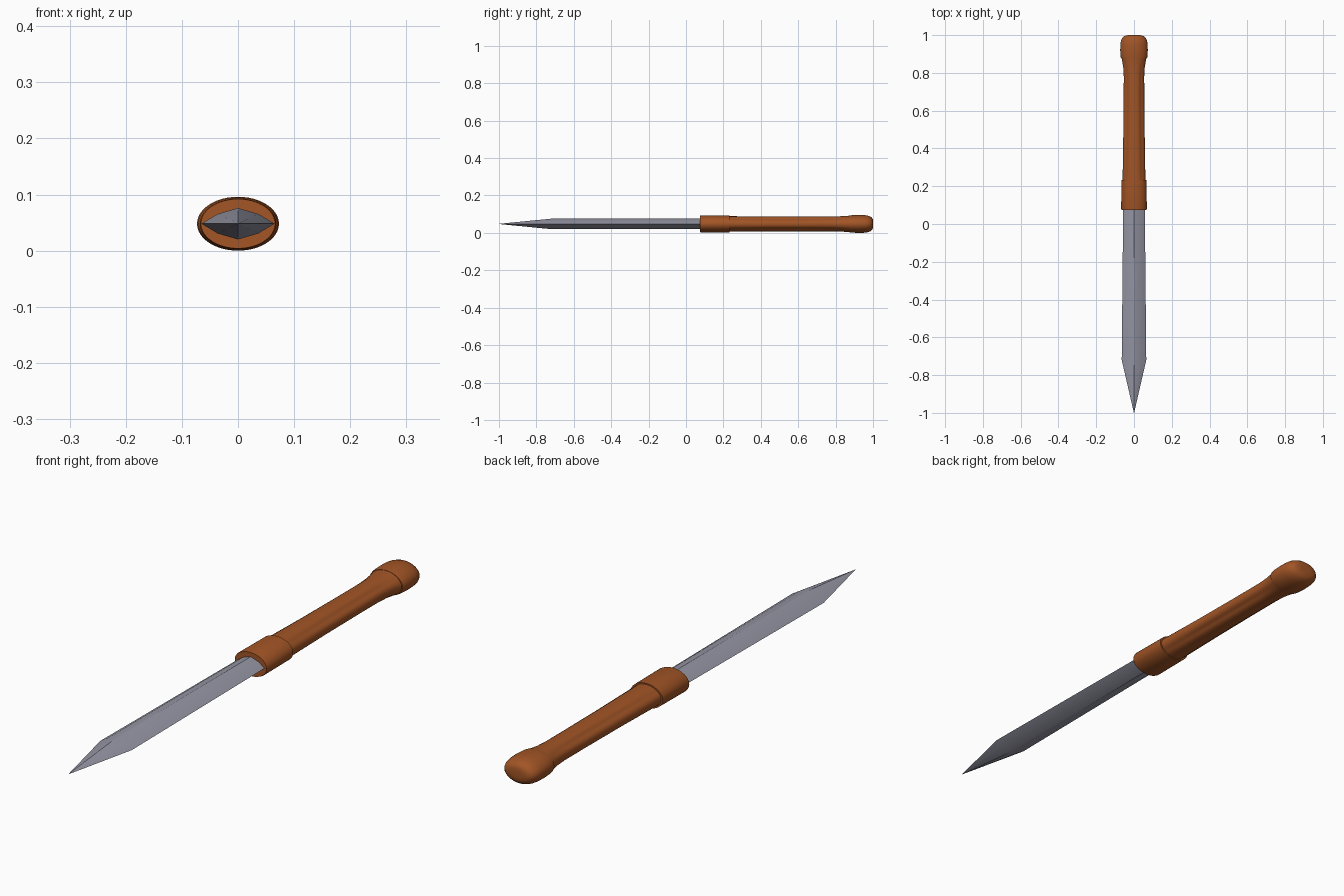
import bpy, bmesh, math

if "Cube" in bpy.data.objects:
    bpy.data.objects.remove(bpy.data.objects["Cube"])

ZC = 0.048  # height of the dagger's axis


def material(name, rgb):
    m = bpy.data.materials.new(name)
    m.diffuse_color = (*rgb, 1)
    m.use_nodes = True
    m.node_tree.nodes["Principled BSDF"].inputs["Base Color"].default_value = m.diffuse_color
    return m


steel = material("steel grey", (0.30, 0.305, 0.37))
leather = material("leather brown", (0.36, 0.09, 0.019))


def ellipse(w, h, dent=0.0, n=48):
    """Oval ring; dent presses a soft groove into each of the four flanks."""
    pts = []
    for i in range(n):
        a = 2 * math.pi * i / n
        d = min(abs((a % math.pi) - g) for g in (0.75, math.pi - 0.75))
        r = 1 - dent * math.exp(-(d / 0.22) ** 2)
        pts.append((w * math.cos(a) * r, h * math.sin(a) * r))
    return pts


def diamond(w, h):
    """Convex diamond ring with a shoulder on each bevel."""
    q = [(1, 0), (0.56, 0.62), (0, 1), (-0.56, 0.62)]
    return [(w * x, h * z) for x, z in q] + [(-w * x, -h * z) for x, z in q]


def loft(name, sections, mat, angle):
    """Skin rings placed along y and close both ends."""
    bm = bmesh.new()
    rings = [[bm.verts.new((x, y, z + ZC)) for x, z in pts] for y, pts in sections]
    n = len(rings[0])
    for a, b in zip(rings, rings[1:]):
        for i in range(n):
            j = (i + 1) % n
            bm.faces.new((a[i], a[j], b[j], b[i]))
    bm.faces.new(rings[0])
    bm.faces.new(rings[-1])
    bmesh.ops.remove_doubles(bm, verts=bm.verts, dist=1e-5)
    bmesh.ops.recalc_face_normals(bm, faces=bm.faces)
    me = bpy.data.meshes.new(name)
    bm.to_mesh(me)
    bm.free()
    me.materials.append(mat)
    ob = bpy.data.objects.new(name, me)
    bpy.context.collection.objects.link(ob)
    bpy.ops.object.select_all(action='DESELECT')
    ob.select_set(True)
    bpy.context.view_layer.objects.active = ob
    bpy.ops.object.shade_smooth_by_angle(angle=math.radians(angle))


# blade: slightly wider towards the point
loft("blade", [(-1.0, diamond(0.0006, 0.0006)), (-0.72, diamond(0.065, 0.028)),
               (0.12, diamond(0.057, 0.028))], steel, 20)

# collar at the front of the handle
loft("collar", [(0.075, ellipse(0.066, 0.044)), (0.08, ellipse(0.068, 0.045)),
                (0.232, ellipse(0.066, 0.045))], leather, 60)

# grip with grooved flanks, flaring into the pommel
grip = [(0.20, 0.060, 0.041, 0.0), (0.26, 0.060, 0.041, 0.06), (0.45, 0.057, 0.040, 0.10),
        (0.65, 0.055, 0.040, 0.10), (0.78, 0.054, 0.040, 0.07), (0.83, 0.057, 0.041, 0.04),
        (0.86, 0.062, 0.043, 0.01), (0.89, 0.067, 0.045, 0.0)]
loft("grip", [(y, ellipse(w, h, d)) for y, w, h, d in grip], leather, 60)

# rounded pommel
pommel = [(0.875, 0.068, 0.045), (0.885, 0.071, 0.0465), (0.92, 0.073, 0.048),
          (0.95, 0.072, 0.0475), (0.97, 0.069, 0.045), (0.985, 0.062, 0.040),
          (0.994, 0.053, 0.033), (0.999, 0.040, 0.024), (1.0, 0.020, 0.011)]
loft("pommel", [(y, ellipse(w, h)) for y, w, h in pommel], leather, 60)
